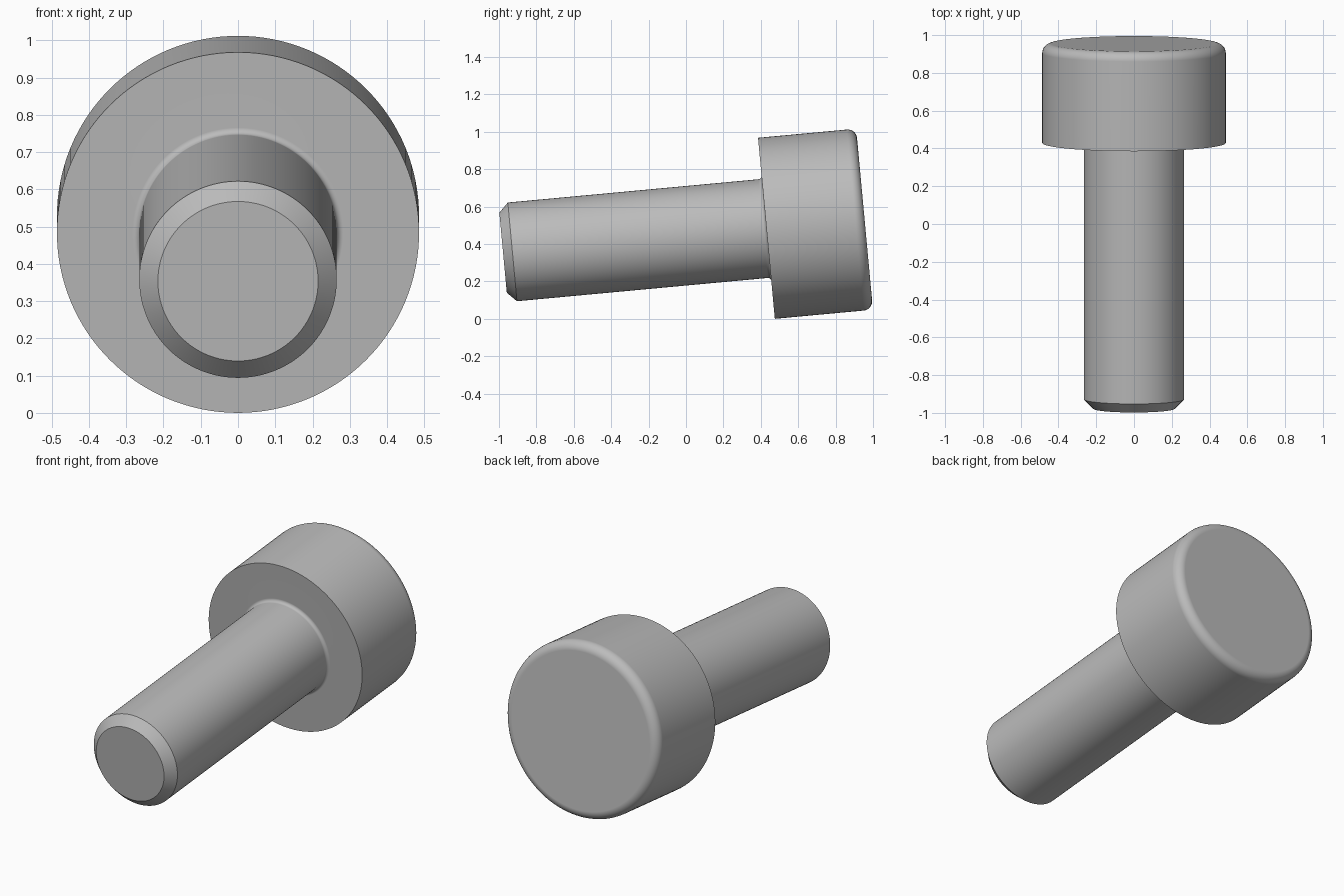
import bpy, bmesh
from math import sin, cos, pi, radians
from mathutils import Vector

cube = bpy.data.objects.get("Cube")
if cube:
    bpy.data.objects.remove(cube, do_unlink=True)

SHAFT_LEN, SHAFT_R, CHAMFER = 1.414, 0.265, 0.05
HEAD_LEN, HEAD_R, HEAD_ROUND = 0.527, 0.486, 0.05
NECK_ROUND = 0.018
SIDES = 128


def arc(y, r, radius, start, end, steps=8):
    """Points (y, r) on an arc in the profile plane, angles in degrees."""
    angles = [radians(start + (end - start) * i / steps) for i in range(steps + 1)]
    return [(y + radius * cos(a), r + radius * sin(a)) for a in angles]


# Profile along the bolt axis: chamfered tip, neck fillet, rounded head
profile = [(-SHAFT_LEN, SHAFT_R - CHAMFER), (-SHAFT_LEN + CHAMFER, SHAFT_R)]
profile += arc(-NECK_ROUND, SHAFT_R + NECK_ROUND, NECK_ROUND, -90, 0)
profile += [(0, HEAD_R)]
profile += arc(HEAD_LEN - HEAD_ROUND, HEAD_R - HEAD_ROUND, HEAD_ROUND, 90, 0)

# Turn the profile into a closed solid
bm = bmesh.new()
verts = [bm.verts.new((r, y, 0)) for y, r in profile]
edges = [bm.edges.new(pair) for pair in zip(verts, verts[1:])]
bmesh.ops.spin(bm, geom=verts + edges, cent=Vector(), axis=Vector((0, 1, 0)),
               angle=2 * pi, steps=SIDES)
bmesh.ops.remove_doubles(bm, verts=bm.verts[:], dist=0.0005)
bmesh.ops.holes_fill(bm, edges=[e for e in bm.edges if e.is_boundary], sides=0)
bmesh.ops.recalc_face_normals(bm, faces=bm.faces[:])
mesh = bpy.data.meshes.new("bolt")
bm.to_mesh(mesh)
bm.free()

# Single plain grey
grey = bpy.data.materials.new("plain grey")
grey.use_nodes = True
colour = (0.5, 0.5, 0.5, 1)
grey.diffuse_color = colour
grey.node_tree.nodes["Principled BSDF"].inputs["Base Color"].default_value = colour
mesh.materials.append(grey)

# Lay the bolt down so it rests on the tilted head
bolt = bpy.data.objects.new("bolt", mesh)
bpy.context.collection.objects.link(bolt)
bolt.location = (0, 0.43, 0.484)
bolt.rotation_euler.x = radians(5.3)

bpy.ops.object.select_all(action='DESELECT')
bolt.select_set(True)
bpy.context.view_layer.objects.active = bolt
bpy.ops.object.shade_smooth_by_angle(angle=radians(30))
weighted = bolt.modifiers.new("flat caps", 'WEIGHTED_NORMAL')
weighted.keep_sharp = True
